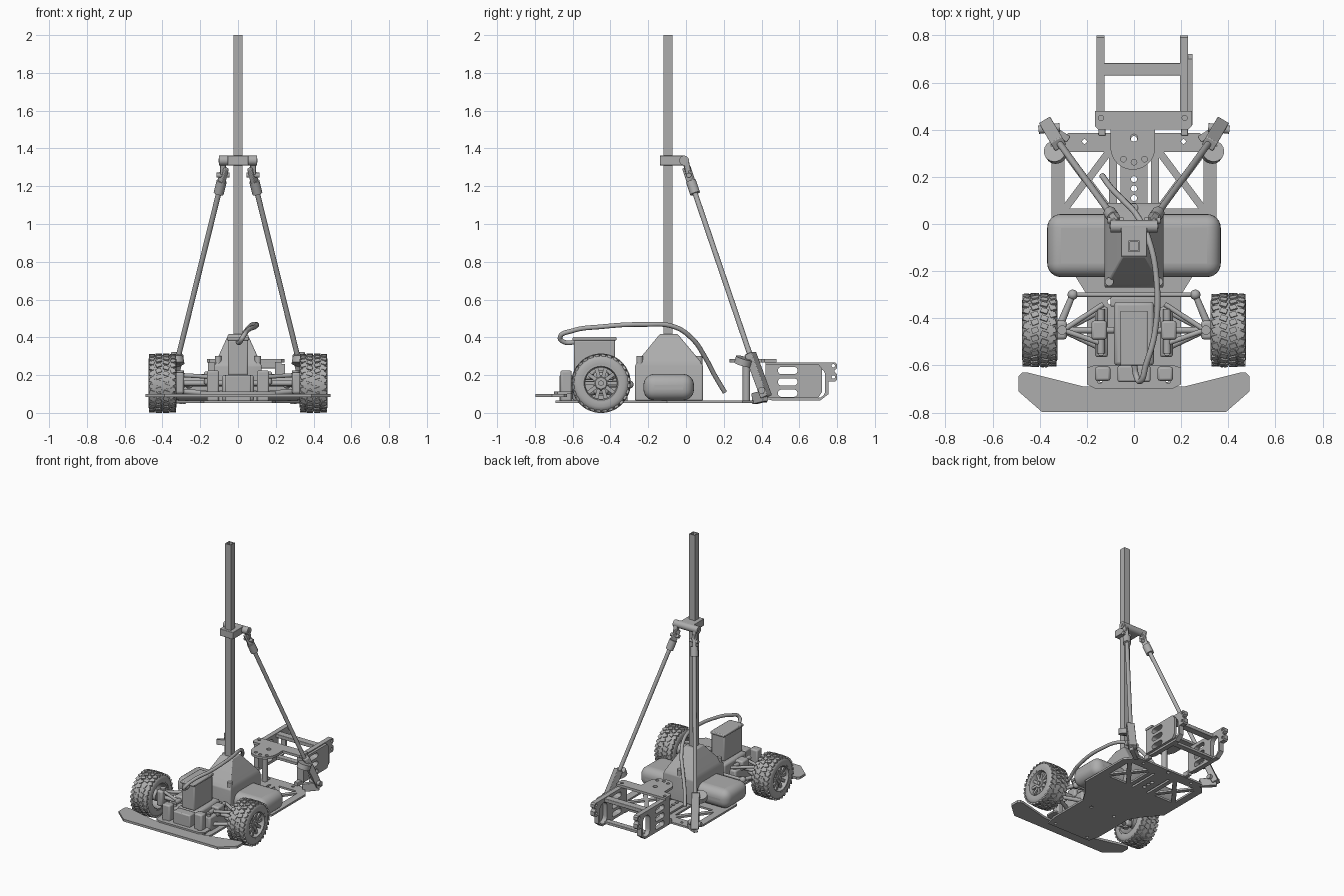
import bpy, bmesh, math
from mathutils import Vector, Matrix

if "Cube" in bpy.data.objects:
    bpy.data.objects.remove(bpy.data.objects["Cube"])

grey = bpy.data.materials.new("mid_grey")
grey.diffuse_color = (0.42, 0.42, 0.42, 1)
grey.use_nodes = True
grey.node_tree.nodes["Principled BSDF"].inputs["Base Color"].default_value = grey.diffuse_color


def finish(name, me, bevel=0, segs=2):
    ob = bpy.data.objects.new(name, me)
    bpy.context.collection.objects.link(ob)
    me.materials.clear()
    me.materials.append(grey)
    me.shade_smooth()
    me.set_sharp_from_angle(angle=math.radians(32))
    if bevel:
        m = ob.modifiers.new("bevel", 'BEVEL')
        m.width, m.segments, m.limit_method = bevel, segs, 'ANGLE'
    return ob


def from_bm(name, bm, bevel=0, segs=2):
    bmesh.ops.recalc_face_normals(bm, faces=bm.faces)
    me = bpy.data.meshes.new(name)
    bm.to_mesh(me)
    bm.free()
    return finish(name, me, bevel, segs)


def box(name, x, y, z, bevel=0, segs=2):
    bm = bmesh.new()
    c = Vector(((x[0] + x[1]) / 2, (y[0] + y[1]) / 2, (z[0] + z[1]) / 2))
    s = Matrix.Diagonal((x[1] - x[0], y[1] - y[0], z[1] - z[0], 1))
    bmesh.ops.create_cube(bm, size=1, matrix=Matrix.Translation(c) @ s)
    return from_bm(name, bm, bevel, segs)


def along(a, b):
    a, b = Vector(a), Vector(b)
    q = (b - a).to_track_quat('Z', 'Y').to_matrix().to_4x4()
    return Matrix.Translation((a + b) / 2) @ q, (b - a).length


def rod(name, a, b, r, r2=None, n=20):
    bm = bmesh.new()
    m, l = along(a, b)
    bmesh.ops.create_cone(bm, cap_ends=True, segments=n, radius1=r,
                          radius2=r if r2 is None else r2, depth=l, matrix=m)
    return from_bm(name, bm)


def beam(name, a, b, w, h, bevel=0.004):
    bm = bmesh.new()
    m, l = along(a, b)
    bmesh.ops.create_cube(bm, size=1, matrix=m @ Matrix.Diagonal((w, h, l, 1)))
    return from_bm(name, bm, bevel)


def ball(name, c, r):
    bm = bmesh.new()
    bmesh.ops.create_uvsphere(bm, u_segments=16, v_segments=10, radius=r, matrix=Matrix.Translation(c))
    return from_bm(name, bm)


def circ(x, y, r, n=16, a0=0, a1=360):
    k = n if a1 - a0 == 360 else n - 1
    return [(x + r * math.cos(math.radians(a0 + (a1 - a0) * i / k)),
             y + r * math.sin(math.radians(a0 + (a1 - a0) * i / k))) for i in range(n)]


def slot(x0, x1, y0, y1):
    r = min(x1 - x0, y1 - y0) / 2 * 0.9
    return (circ(x1 - r, y1 - r, r, 6, 0, 90) + circ(x0 + r, y1 - r, r, 6, 90, 180)
            + circ(x0 + r, y0 + r, r, 6, 180, 270) + circ(x1 - r, y0 + r, r, 6, 270, 359.9))


def plate(name, loops, lo, hi, axis='Z'):
    """Outline plus holes, extruded from lo to hi along an axis."""
    cu = bpy.data.curves.new(name, 'CURVE')
    cu.dimensions, cu.fill_mode, cu.extrude = '2D', 'BOTH', (hi - lo) / 2
    for pts in loops:
        sp = cu.splines.new('POLY')
        sp.points.add(len(pts) - 1)
        for p, q in zip(sp.points, pts):
            p.co = (q[0], q[1], 0, 1)
        sp.use_cyclic_u = True
    tmp = bpy.data.objects.new(name + "_outline", cu)
    bpy.context.collection.objects.link(tmp)
    bpy.context.view_layer.update()
    me = bpy.data.meshes.new_from_object(tmp.evaluated_get(bpy.context.evaluated_depsgraph_get()))
    bpy.data.objects.remove(tmp)
    m = Matrix.Translation((0, 0, (lo + hi) / 2))
    if axis == 'X':
        m = Matrix(((0, 0, 1, 0), (1, 0, 0, 0), (0, 1, 0, 0), (0, 0, 0, 1))) @ m
    me.transform(m)
    bm = bmesh.new()
    bm.from_mesh(me)
    bpy.data.meshes.remove(me)
    bmesh.ops.remove_doubles(bm, verts=bm.verts, dist=1e-5)
    return from_bm(name, bm)


def mirrored(half):
    return half + [(-x, y) for x, y in reversed(half)]


def lathe(name, prof, c, s, n=48):
    """Closed profile of (x, radius) spun about the x axis."""
    bm = bmesh.new()
    rings = [[bm.verts.new((c[0] + s * x, c[1] + r * math.cos(t), c[2] + r * math.sin(t))) for x, r in prof]
             for t in (2 * math.pi * i / n for i in range(n))]
    for i in range(n):
        a, b = rings[i], rings[(i + 1) % n]
        for j in range(len(prof)):
            k = (j + 1) % len(prof)
            bm.faces.new((a[j], a[k], b[k], b[j]))
    return from_bm(name, bm)


# Chassis plate with triangular lightening holes
half = [(0, -.69), (.18, -.69), (.2, -.6), (.2, -.3), (.25, -.22), (.35, -.1), (.35, .3), (.28, .385), (0, .385)]
holes = [circ(0, y, .013) for y in (.11, .15, .19, .36)]
for s in (-1, 1):
    cx, cy, hx, hy, g = .2 * s, .185, .095, .12, .022
    holes += [[(cx - hx, cy - hy + g), (cx - hx, cy + hy - g), (cx - g, cy)],
              [(cx + hx, cy - hy + g), (cx + hx, cy + hy - g), (cx + g, cy)],
              [(cx - hx + g, cy + hy), (cx + hx - g, cy + hy), (cx, cy + g)],
              [(cx - hx + g, cy - hy), (cx + hx - g, cy - hy), (cx, cy - g)]]
    holes += [circ(.21 * s, .35, .01), circ(.14 * s, -.66, .01), circ(.1 * s, -.33, .012),
              slot(.065 * s - .008, .065 * s + .008, .06, .29)]
plate("chassis_plate", [mirrored(half)] + holes, .052, .066)

# Front bumper and its bracket
plate("front_bumper", [mirrored([(.21, -.69), (.45, -.63), (.475, -.63), (.49, -.645), (.49, -.71),
                                 (.39, -.797)][::-1])], .083, .1)
plate("bumper_bracket", [mirrored([(.16, -.7), (.2, -.68), (.2, -.61), (.17, -.6)]),
                         circ(-.145, -.665, .011), circ(.145, -.665, .011)], .1, .112)
box("nose_block", (-.07, .07), (-.67, -.6), (.06, .2), .008)

# Side pods and mast tower
box("side_pods", (-.368, .368), (-.225, .042), (.066, .206), .058, 6)
bm = bmesh.new()
prev = None
for z, x, y0, y1 in ((.066, .125, -.27, .09), (.25, .125, -.27, .09), (.275, .115, -.255, .075), (.418, .05, -.138, -.045)):
    ring = [bm.verts.new(p) for p in ((-x, y0, z), (x, y0, z), (x, y1, z), (-x, y1, z))]
    if prev:
        for i in range(4):
            bm.faces.new((prev[i], prev[(i + 1) % 4], ring[(i + 1) % 4], ring[i]))
    else:
        bm.faces.new(ring)
    prev = ring
bm.faces.new(prev)
from_bm("mast_tower", bm, .006)
for i, (x, y) in enumerate(((-.105, -.245), (.105, -.245), (0, .07))):
    rod("tower_screw", (x, y, .2), (x, y, .3), .018)

# Mast and collar
plate("mast", [[(-.024, -.119), (.024, -.119), (.024, -.071), (-.024, -.071)],
               [(-.018, -.113), (.018, -.113), (.018, -.077), (-.018, -.077)]], .1, 2.0)
box("mast_collar", (-.055, .055), (-.138, -.01), (1.31, 1.362), .003)
rod("collar_barrel", (-.1, -.01, 1.336), (.1, -.01, 1.336), .026, n=24)
rod("collar_pin", (-.104, -.01, 1.336), (.104, -.01, 1.336), .01)

for s in (-1, 1):
    # Mast stays with clevises and feet
    top, low = Vector((.098 * s, .042, 1.18)), Vector((.318 * s, .345, .29))
    d = (low - top).normalized()
    rod("stay_rod", top, low, .014)
    rod("stay_socket", top - d * .05, top + d * .02, .027)
    beam("stay_fork", top - d * .13, top - d * .04, .026, .042)
    rod("stay_fork_pin", top - d * .085 - Vector((.034, 0, 0)), top - d * .085 + Vector((.034, 0, 0)), .013)
    beam("stay_lug", (.08 * s, -.005, 1.35), top - d * .09, .03, .03)
    beam("stay_foot", (.32 * s, .34, .315), (.37 * s, .425, .085), .055, .045)
    rod("stay_foot_pin", (.315 * s, .41, .12), (.405 * s, .4, .12), .018)
    rod("stay_foot_cap", (.33 * s, .3, .255), (.336 * s, .31, .29), .047)
    beam("stay_foot_arm", (.33 * s, .29, .265), (.33 * s, .36, .275), .045, .025)
    beam("stay_foot_lug", (.28 * s, .36, .075), (.375 * s, .42, .09), .03, .06)

    # Wheels: tyre, rim, spokes and tread
    c = Vector((.4 * s, -.45, .157))
    lathe("tyre", [(-.073, .1), (-.075, .125), (-.066, .143), (-.055, .15), (.055, .15), (.066, .143), (.075, .125), (.073, .1)], c, s)
    lathe("rim", [(-.07, .09), (-.07, .104), (.072, .104), (.072, .09), (.05, .083), (-.05, .083)], c, s)
    lathe("hub", [(-.06, .012), (-.06, .04), (.045, .04), (.06, .03), (.06, .012)], c, s, 24)
    rod("wheel_nut", c + Vector((.03 * s, 0, 0)), c + Vector((.068 * s, 0, 0)), .016, n=6)
    for i in range(10):
        t = math.tau * i / 10
        v = Vector((0, math.cos(t), math.sin(t)))
        o = Vector((.045 * s, 0, 0))
        beam("spoke", c + o + v * .03, c + o + v * .09, .02, .02, 0)
    bm = bmesh.new()
    for i in range(28):
        for row, (x, w, off) in enumerate(((-.056, .026, 0), (-.02, .03, .5), (.02, .03, 0), (.056, .026, .5))):
            m = (Matrix.Translation(c) @ Matrix.Rotation(math.tau * (i + off) / 28, 4, 'X')
                 @ Matrix.Translation((x * s, 0, .151 if row in (1, 2) else .148))
                 @ Matrix.Rotation(.35 * (-1) ** row, 4, 'Z') @ Matrix.Diagonal((w, .023, .012, 1)))
            bmesh.ops.create_cube(bm, size=1, matrix=m)
    from_bm("tyre_tread", bm)

    # Front suspension
    rod("axle", (.06 * s, -.45, .157), (.36 * s, -.45, .157), .014)
    box("steering_knuckle", sorted((.285 * s, .335 * s)), (-.49, -.41), (.1, .215), .012)
    rod("kingpin", (.305 * s, -.45, .09), (.305 * s, -.45, .225), .02)
    for y in (-.36, -.53):
        rod("lower_arm", (.13 * s, y, .1), (.3 * s, -.45, .115), .014)
        rod("upper_arm", (.13 * s, y + .02, .19), (.3 * s, -.45, .2), .011)
    box("arm_mount", sorted((.11 * s, .165 * s)), (-.565, -.35), (.06, .17), .012)
    rod("arm_pivot", (.14 * s, -.55, .19), (.14 * s, -.36, .19), .016)
    box("pivot_block", sorted((.115 * s, .18 * s)), (-.49, -.41), (.15, .22), .01)
    for y in (-.375, -.545):
        rod("mount_screw", (.14 * s, y, .16), (.14 * s, y, .185), .014)
    rod("steering_arm", (.31 * s, -.42, .15), (.26 * s, -.3, .15), .016, .013)
    ball("steering_joint", (.26 * s, -.3, .15), .022)
    box("front_post", sorted((.1 * s, .165 * s)), (-.665, -.605), (.06, .225), .01)
rod("tie_rod", (-.26, -.3, .15), (.26, -.3, .15), .01)

# Gearbox, control box and cable
box("gearbox", (-.085, .085), (-.6, -.33), (.06, .2), .015)
box("gearbox_rail", (-.1, .1), (-.35, -.31), (.06, .12), .006)
box("control_box", (-.054, .054), (-.592, -.375), (.2, .385), .008)
box("control_box_lid", (-.058, .058), (-.6, -.368), (.382, .402), .006)
cu = bpy.data.curves.new("cable", 'CURVE')
cu.dimensions, cu.bevel_depth, cu.bevel_resolution, cu.use_fill_caps = '3D', .0125, 3, True
path = [(0, -.58, .375), (.01, -.645, .375), (.025, -.667, .4), (.05, -.6, .435), (.09, -.45, .456), (.095, -.23, .468),
        (.06, -.06, .455), (.01, .04, .385), (-.04, .095, .305), (-.1, .157, .19), (-.135, .205, .11)]
sp = cu.splines.new('BEZIER')
sp.bezier_points.add(len(path) - 1)
for p, co in zip(sp.bezier_points, path):
    p.co, p.handle_left_type, p.handle_right_type = co, 'AUTO', 'AUTO'
cu.materials.append(grey)
bpy.context.collection.objects.link(bpy.data.objects.new("cable", cu))

# Rear fork: side plates, crossbars and top mounting plate
side = [(.42, .075), (.46, .065), (.71, .065), (.755, .1), (.755, .165), (.79, .165), (.8, .175), (.8, .205), (.785, .218),
        (.785, .225), (.8, .235), (.8, .258), (.79, .267), (.42, .267)]
cuts = [slot(.487, .59, z, z + .038) for z in (.085, .145, .205)] + [slot(.655, .737, .08, .235)]
eyes = [circ(.78, .25, .009), circ(.78, .19, .009)]
for x in (-.16, .195):
    plate("fork_side_plate", [side] + cuts + eyes, x, x + .035, 'X')
plate("fork_outer_plate", [[(.42, .08), (.7, .08), (.72, .11), (.72, .235), (.7, .26), (.42, .26)]] + cuts[:3], .23, .248, 'X')
box("fork_crossbar_top", (-.13, .2), (.63, .682), (.235, .262), .003)
box("fork_crossbar_low", (-.13, .2), (.635, .678), (.07, .09), .003)
tongue = [(-.165, .48), (-.165, .415), (-.15, .4), (-.1, .4)] + circ(-.005, .325, .095, 16, 180, 360) + [
    (.09, .4), (.23, .4), (.245, .415), (.245, .48)]
plate("fork_mount_plate", [tongue, circ(0, .365, .016), circ(-.14, .45, .011), circ(.215, .45, .011)]
      + [circ(x, y, .012) for x, y in ((-.045, .275), (0, .262), (.045, .275))], .266, .284)
rod("fork_pivot_post", (0, .32, .06), (0, .32, .268), .02)
for x in (-.15, .2):
    box("fork_leg", (x, x + .03), (.375, .43), (.055, .09), .004)
